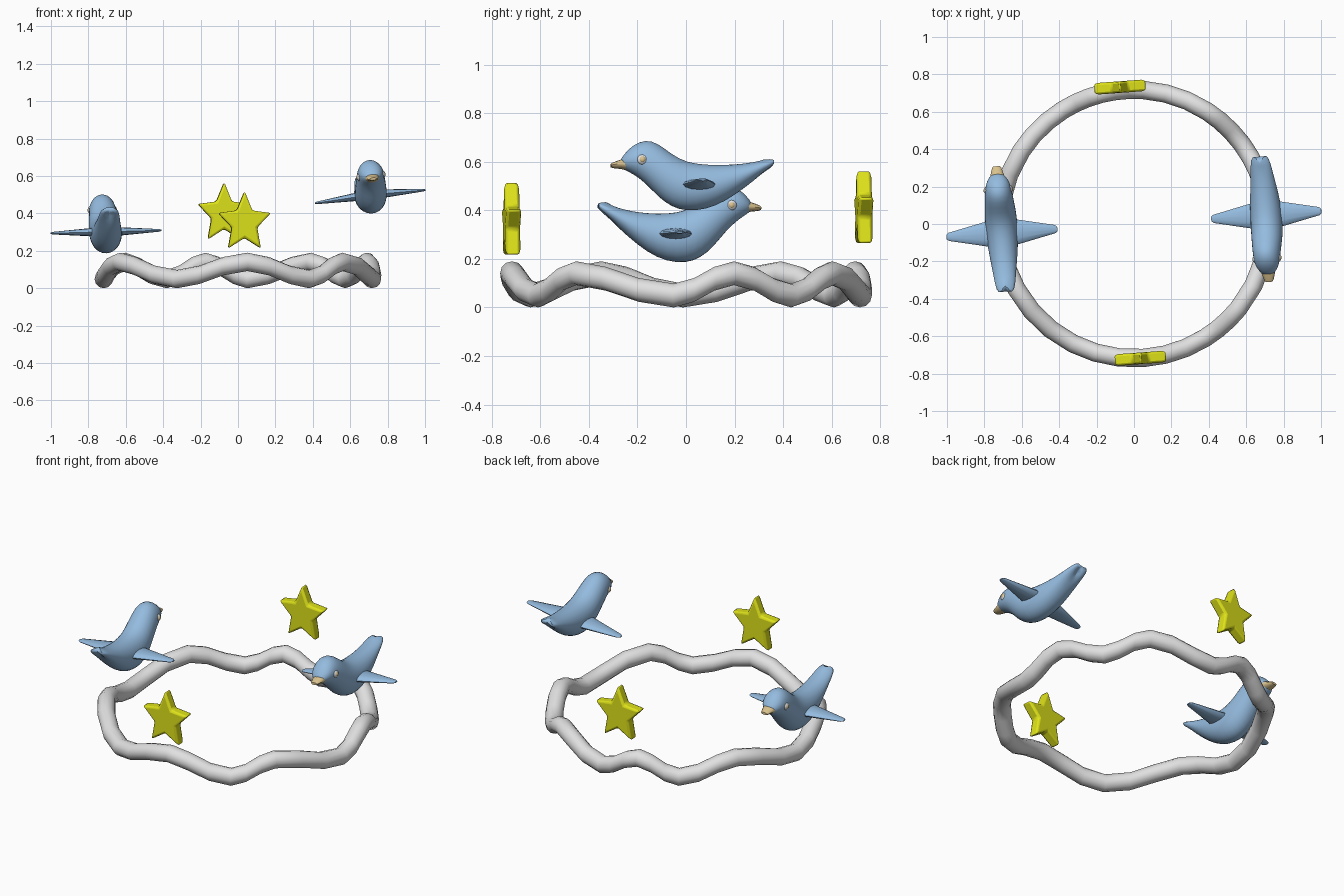
import bpy, bmesh, math
from math import sin, cos, pi, radians

if "Cube" in bpy.data.objects:
    bpy.data.objects.remove(bpy.data.objects["Cube"])


def material(name, rgb):
    m = bpy.data.materials.new(name)
    m.diffuse_color = (*rgb, 1)
    m.use_nodes = True
    m.node_tree.nodes["Principled BSDF"].inputs["Base Color"].default_value = m.diffuse_color
    return m


GREY = material("pale grey", (0.75, 0.75, 0.75))
BLUE = material("sky blue", (0.30, 0.50, 0.74))
YELLOW = material("star yellow", (0.74, 0.77, 0.01))
TAN = material("beak tan", (0.70, 0.54, 0.27))
TURN = radians(4.2)          # the whole mobile is turned slightly


def smooth(ob, angle):
    bpy.ops.object.select_all(action='DESELECT')
    ob.select_set(True)
    bpy.context.view_layer.objects.active = ob
    bpy.ops.object.shade_smooth_by_angle(angle=radians(angle))


def loft(name, rings, mat, closed=False, angle=50, subsurf=0):
    """Skin a list of point rings, capped or closed into a loop."""
    bm = bmesh.new()
    vs = [[bm.verts.new(p) for p in r] for r in rings]
    n, k = len(vs), len(vs[0])
    for i in range(n if closed else n - 1):
        a, b = vs[i], vs[(i + 1) % n]
        for j in range(k):
            bm.faces.new((a[j], a[(j + 1) % k], b[(j + 1) % k], b[j]))
    if not closed:
        bm.faces.new(vs[0])
        bm.faces.new(vs[-1])
    bmesh.ops.recalc_face_normals(bm, faces=bm.faces)
    me = bpy.data.meshes.new(name)
    bm.to_mesh(me)
    bm.free()
    me.materials.append(mat)
    ob = bpy.data.objects.new(name, me)
    bpy.context.collection.objects.link(ob)
    if subsurf:
        ob.modifiers.new("smooth", 'SUBSURF').levels = subsurf
    smooth(ob, angle)
    return ob


# Wavy ring: irregular waves, angles alternate crest and trough
TURNS = [16, 37, 57, 86, 104, 122, 147, 181, 209, 243, 274, 302, 321, 356, 376]
rings = []
for i in range(14):
    for s in range(3):
        f = s / 3
        a = radians(TURNS[i] + f * (TURNS[i + 1] - TURNS[i]))
        zc = 0.095 + 0.046 * (-1) ** i * cos(pi * f)
        ring = []
        for j in range(12):
            u = 2 * pi * j / 12
            r = 0.718 + 0.049 * cos(u)
            ring.append((r * cos(a), r * sin(a), zc + 0.049 * sin(u)))
        rings.append(ring)
loft("wavy_ring", rings, GREY, closed=True)


# Stars: bevelled five-pointed prisms
def star(name, loc):
    outline = []
    for i in range(10):
        r = 0.169 if i % 2 == 0 else 0.081
        a = pi / 2 + i * pi / 5
        outline.append((0.88 * r * cos(a), r * sin(a)))
    ob = loft(name, [[(x, y, z) for x, z in outline] for y in (-0.031, 0.031)], YELLOW)
    ob.location = loc
    ob.rotation_euler.z = TURN
    bev = ob.modifiers.new("bevel", 'BEVEL')
    bev.width, bev.segments = 0.012, 2
    smooth(ob, 50)


star("front_star", (0.034, -0.718, 0.350))
star("back_star", (-0.075, 0.732, 0.398))

# Bird body sections: y, bottom, top, half width
BODY = [(-.272, .58, .608, .022), (-.252, .565, .635, .047), (-.218, .55, .672, .066),
        (-.165, .510, .695, .075), (-.115, .452, .68, .08), (-.06, .411, .634, .086),
        (0, .393, .6, .088), (.08, .4, .589, .086), (.16, .433, .588, .078),
        (.24, .49, .592, .066), (.32, .552, .606, .056), (.378, .585, .616, .042)]


def bird(name, loc, yaw, roll, bend, tall, sag):
    def lift(y):                       # curve of the back
        return bend * (0.4 * y * y - 0.016)

    def place(ob):
        ob.location = loc
        ob.rotation_euler = (0, roll, yaw)

    def oval(y, cz, rx, rz, n=16):
        return [(rx * cos(2 * pi * j / n), y, cz + rz * sin(2 * pi * j / n))
                for j in range(n)]

    # Body with a notched tail end
    rings = []
    for i, (y, lo, hi, w) in enumerate(BODY):
        y -= 0.048
        ring = oval(y, tall * ((lo + hi) / 2 - 0.5) + lift(y), w, tall * (hi - lo) / 2)
        if i == len(BODY) - 1:
            ring = [(x, y - 0.07 * max(0, 1 - abs(x) / (0.6 * w)), z) for x, y, z in ring]
        rings.append(ring)
    place(loft(name + "_body", rings, BLUE, subsurf=1, angle=70))

    # Both wings as one tapered blade through the body
    wing = [(-.297, .012, .004), (-.285, .022, .007), (-.08, .067, .022), (0, .075, .025)]
    wing += [(-x, c, t) for x, c, t in wing[-2::-1]]
    place(loft(name + "_wings", [[(x, c * cos(u), t * sin(u) - sag * abs(x) / 0.3)
                                  for u in (2 * pi * j / 12 for j in range(12))]
                                 for x, c, t in wing], BLUE))

    # Beak
    dz = lift(-0.33) + (tall - 1) * 0.09
    place(loft(name + "_beak", [oval(y, z + dz, rx, rz, 12) for y, z, rx, rz in
                                ((-.29, .092, .042, .028), (-.315, .09, .035, .02),
                                 (-.348, .086, .025, .012), (-.358, .085, .018, .007))], TAN))

    # Eyes: pale domes with a tan centre
    for side, s in (("left", 1), ("right", -1)):
        for part, mat, r, x0 in (("eye", GREY, .022, .062), ("iris", TAN, .013, .0705)):
            dome = []
            for k in range(5):
                a = k / 4 * pi / 2 * 0.92
                dome.append([(s * (x0 + 0.65 * r * sin(a)), -0.232 + r * cos(a) * cos(u),
                              0.102 + dz * 0.7 + r * cos(a) * sin(u))
                             for u in (2 * pi * j / 12 for j in range(12))])
            place(loft(f"{name}_{side}_{part}", dome, mat))


bird("right_bird", (0.706, 0.048, 0.5), TURN, radians(-6.8), 0, 1, 0.01)
bird("left_bird", (-0.706, -0.048, 0.302), pi + TURN, radians(1.5), 0.6, 1.06, 0)
